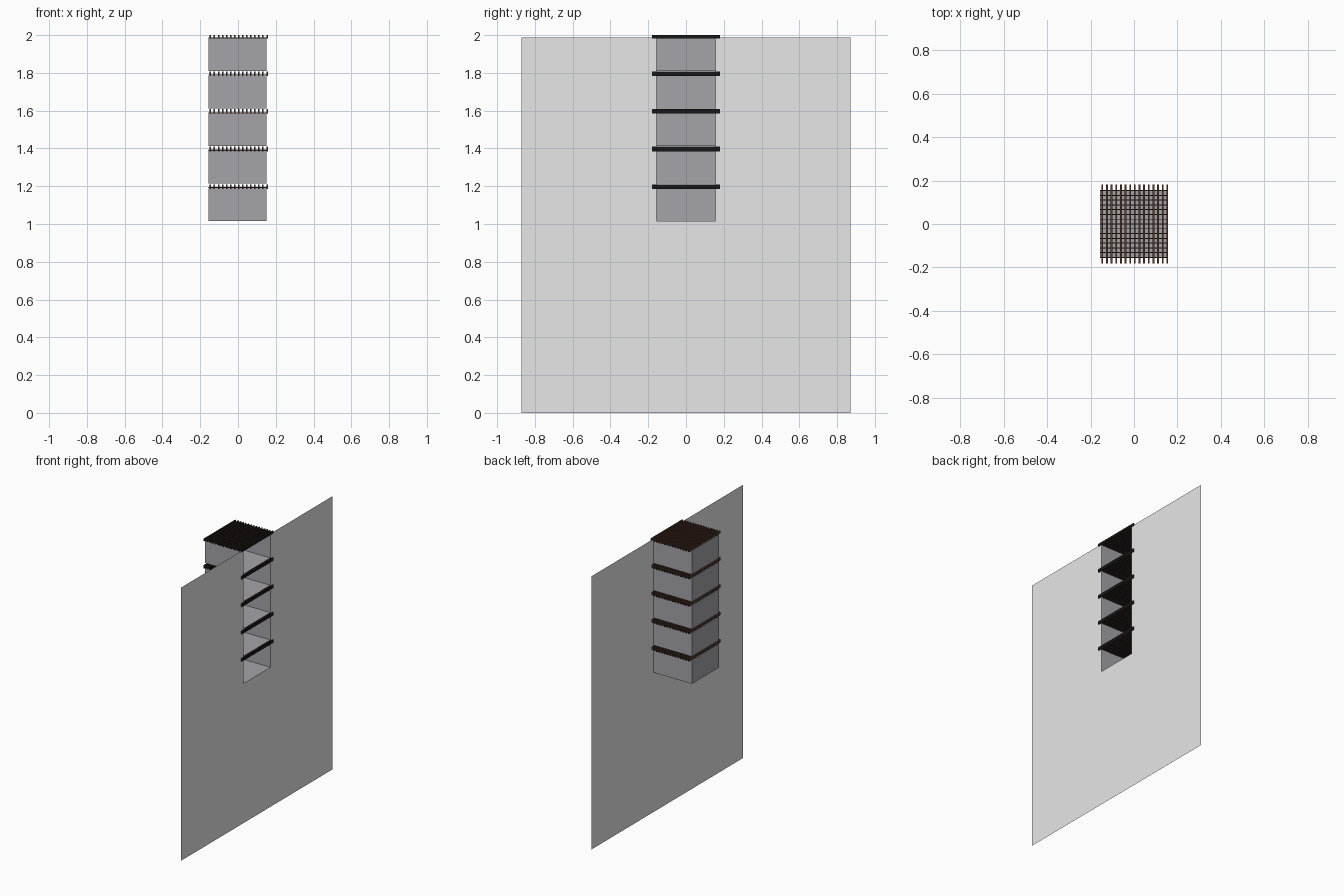
import bpy, bmesh
from mathutils import Matrix

if "Cube" in bpy.data.objects:
    bpy.data.objects.remove(bpy.data.objects["Cube"])

def material(name, rgb):
    m = bpy.data.materials.new(name)
    m.diffuse_color = (*rgb, 1)
    m.use_nodes = True
    m.node_tree.nodes["Principled BSDF"].inputs["Base Color"].default_value = m.diffuse_color
    return m

WALL = material("light grey", (0.8, 0.8, 0.8))
NICHE = material("mid grey", (0.376, 0.37, 0.40))
WOOD = material("brown", (0.095, 0.043, 0.026))
BLACK = material("black", (0.008, 0.008, 0.008))

def finish(name, bm, *mats):
    me = bpy.data.meshes.new(name)
    bm.to_mesh(me)
    bm.free()
    for m in mats:
        me.materials.append(m)
    ob = bpy.data.objects.new(name, me)
    bpy.context.collection.objects.link(ob)
    return ob

def quad(bm, *pts):
    bm.faces.new([bm.verts.new(p) for p in pts])

def box(bm, x0, x1, y0, y1, z0, z1):
    vs = bmesh.ops.create_cube(bm, size=1)["verts"]
    for v in vs:
        v.co = (x1 if v.co.x > 0 else x0,
                y1 if v.co.y > 0 else y0,
                z1 if v.co.z > 0 else z0)

X0, X1, Y = -0.157, 0.152, 0.156      # niche footprint
BOTTOM, PITCH, HEIGHT, TOP = 1.015, 0.199, 0.174, 1.988

# Thin wall panel with a tall opening that runs to its top edge
bm = bmesh.new()
for y0, y1 in ((-0.87, -Y), (Y, 0.87)):
    quad(bm, (X1, y0, BOTTOM), (X1, y1, BOTTOM), (X1, y1, TOP), (X1, y0, TOP))
quad(bm, (X1, -0.87, 0), (X1, 0.87, 0), (X1, 0.87, BOTTOM), (X1, -0.87, BOTTOM))
finish("wall_panel", bm, WALL)

for i in range(5):
    z0 = BOTTOM + i * PITCH
    z1 = z0 + HEIGHT

    # Open compartment: floor, back and two sides
    bm = bmesh.new()
    quad(bm, (X0, -Y, z0), (X1, -Y, z0), (X1, Y, z0), (X0, Y, z0))
    quad(bm, (X0, -Y, z0), (X0, Y, z0), (X0, Y, z1), (X0, -Y, z1))
    quad(bm, (X0, -Y, z0), (X1, -Y, z0), (X1, -Y, z1), (X0, -Y, z1))
    quad(bm, (X0, Y, z0), (X1, Y, z0), (X1, Y, z1), (X0, Y, z1))
    bmesh.ops.remove_doubles(bm, verts=bm.verts, dist=0.0001)
    bmesh.ops.recalc_face_normals(bm, faces=bm.faces)
    finish(f"compartment_{i + 1}", bm, NICHE)

    # Slatted grate on top of the compartment, black on the outer side of each slat
    top = min(z1 + 0.021, 2.0)
    bm = bmesh.new()
    for k in range(15):
        x = -0.146 + k * 0.0214
        box(bm, x - 0.004, x + 0.004, -0.181, 0.181, z1 - 0.003, top)
    bm.normal_update()
    for f in bm.faces:
        f.material_index = 1 if f.normal.x > 0.9 else 0
    finish(f"grate_{i + 1}", bm, WOOD, BLACK)

    # Thin round cross rods tying the slats together
    bm = bmesh.new()
    for k in range(15):
        y = -0.154 + k * 0.022
        turn = (Matrix.Translation(((X0 + 0.155) / 2, y, z1 + 0.004))
                @ Matrix.Rotation(1.570796, 4, 'Y'))
        bmesh.ops.create_cone(bm, segments=16, radius1=0.002, radius2=0.002,
                              depth=0.155 - X0, matrix=turn)
    for f in bm.faces:
        f.smooth = True
    finish(f"cross_rods_{i + 1}", bm, WOOD)
